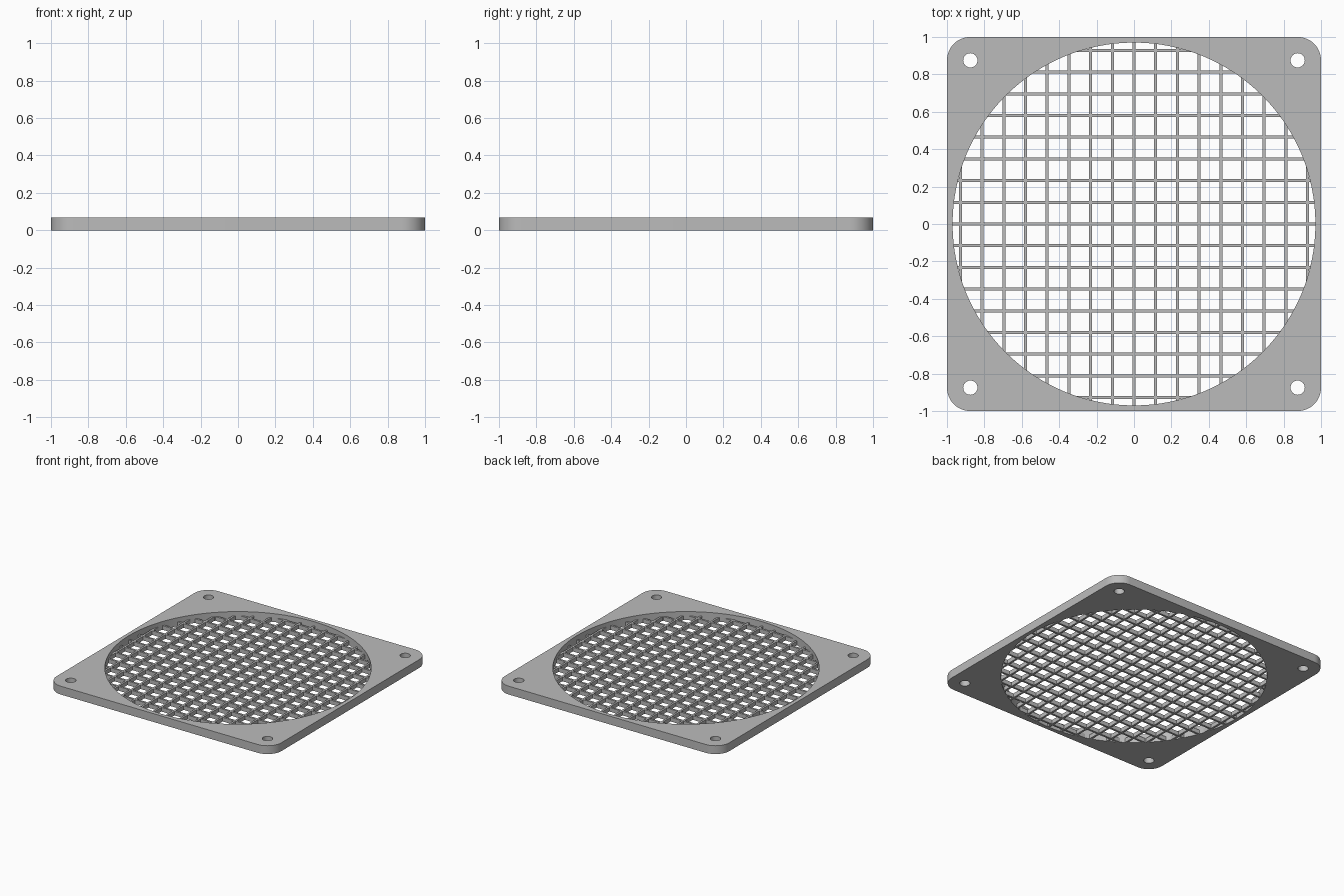
import bpy, bmesh
from math import cos, sin, pi, radians

if "Cube" in bpy.data.objects:
    bpy.data.objects.remove(bpy.data.objects["Cube"])

THICK = 0.067        # frame thickness
MESH_H = 0.033       # grille bar height
OPENING = 0.97       # radius of the round opening
PITCH = 0.116        # grille bar spacing
BAR = 0.016          # grille bar width
CORNER = 0.125       # outer corner radius

grey = bpy.data.materials.new("plain grey")
grey.use_nodes = True
grey.diffuse_color = (0.5, 0.5, 0.5, 1)
grey.node_tree.nodes["Principled BSDF"].inputs["Base Color"].default_value = (0.5, 0.5, 0.5, 1)


def arc(cx, cy, r, start, sweep, n):
    return [(cx + r * cos(start + sweep * i / n), cy + r * sin(start + sweep * i / n))
            for i in range(n)]


def circle(cx, cy, r, n):
    return arc(cx, cy, r, 0, 2 * pi, n)


def extrude_up(bm, height):
    geom = bmesh.ops.extrude_face_region(bm, geom=bm.faces[:])["geom"]
    verts = [g for g in geom if isinstance(g, bmesh.types.BMVert)]
    bmesh.ops.translate(bm, verts=verts, vec=(0, 0, height))
    bmesh.ops.recalc_face_normals(bm, faces=bm.faces[:])


def finish(bm, name):
    me = bpy.data.meshes.new(name)
    bm.to_mesh(me)
    bm.free()
    me.materials.append(grey)
    ob = bpy.data.objects.new(name, me)
    bpy.context.collection.objects.link(ob)
    return ob


def plate(name, loops, height):
    """Extruded flat outline; loops after the first are holes."""
    bm = bmesh.new()
    for loop in loops:
        vs = [bm.verts.new((x, y, 0)) for x, y in loop]
        for a, b in zip(vs, vs[1:] + vs[:1]):
            bm.edges.new((a, b))
    bmesh.ops.triangle_fill(bm, use_beauty=True, use_dissolve=False,
                            edges=bm.edges[:], normal=(0, 0, 1))
    extrude_up(bm, height)
    return finish(bm, name)


# Square frame with rounded corners, round opening and four screw holes
quadrants = [(1, 1), (-1, 1), (-1, -1), (1, -1)]
c = 1 - CORNER
outline = []
for k, (sx, sy) in enumerate(quadrants):
    outline += arc(sx * c, sy * c, CORNER, k * pi / 2, pi / 2, 16)
    outline.append((sx * c + CORNER * cos((k + 1) * pi / 2),
                    sy * c + CORNER * sin((k + 1) * pi / 2)))
screw_holes = [circle(sx * 0.875, sy * 0.875, 0.038, 32) for sx, sy in quadrants]
frame = plate("frame", [outline, circle(0, 0, OPENING, 128)] + screw_holes, THICK)

# Square lattice of bars: keep every grid cell that lies on a bar
lines = [-1.0]
for i in range(-8, 9):
    lines += [i * PITCH - BAR / 2, i * PITCH + BAR / 2]
lines.append(1.0)
bm = bmesh.new()
pts = [[bm.verts.new((x, y, 0)) for y in lines] for x in lines]
for i in range(len(lines) - 1):
    for j in range(len(lines) - 1):
        if i % 2 or j % 2:
            bm.faces.new((pts[i][j], pts[i + 1][j], pts[i + 1][j + 1], pts[i][j + 1]))
bmesh.ops.delete(bm, geom=[v for v in bm.verts if not v.link_faces], context="VERTS")
extrude_up(bm, MESH_H)
grille = finish(bm, "grille")

# Trim the lattice to the opening
cutter = plate("grille_trim_cutter", [circle(0, 0, OPENING, 128)], 0.2)
cutter.location.z = -0.1
cutter.hide_render = True
bpy.context.view_layer.objects.active = grille
grille.select_set(True)
mod = grille.modifiers.new("trim", "BOOLEAN")
mod.operation = "INTERSECT"
mod.solver = "EXACT"
mod.object = cutter
bpy.ops.object.modifier_apply(modifier=mod.name)
bpy.data.objects.remove(cutter)

# Smooth the curved walls, keep the edges crisp
bpy.ops.object.select_all(action="DESELECT")
frame.select_set(True)
bpy.context.view_layer.objects.active = frame
bpy.ops.object.shade_smooth_by_angle(angle=radians(30))
